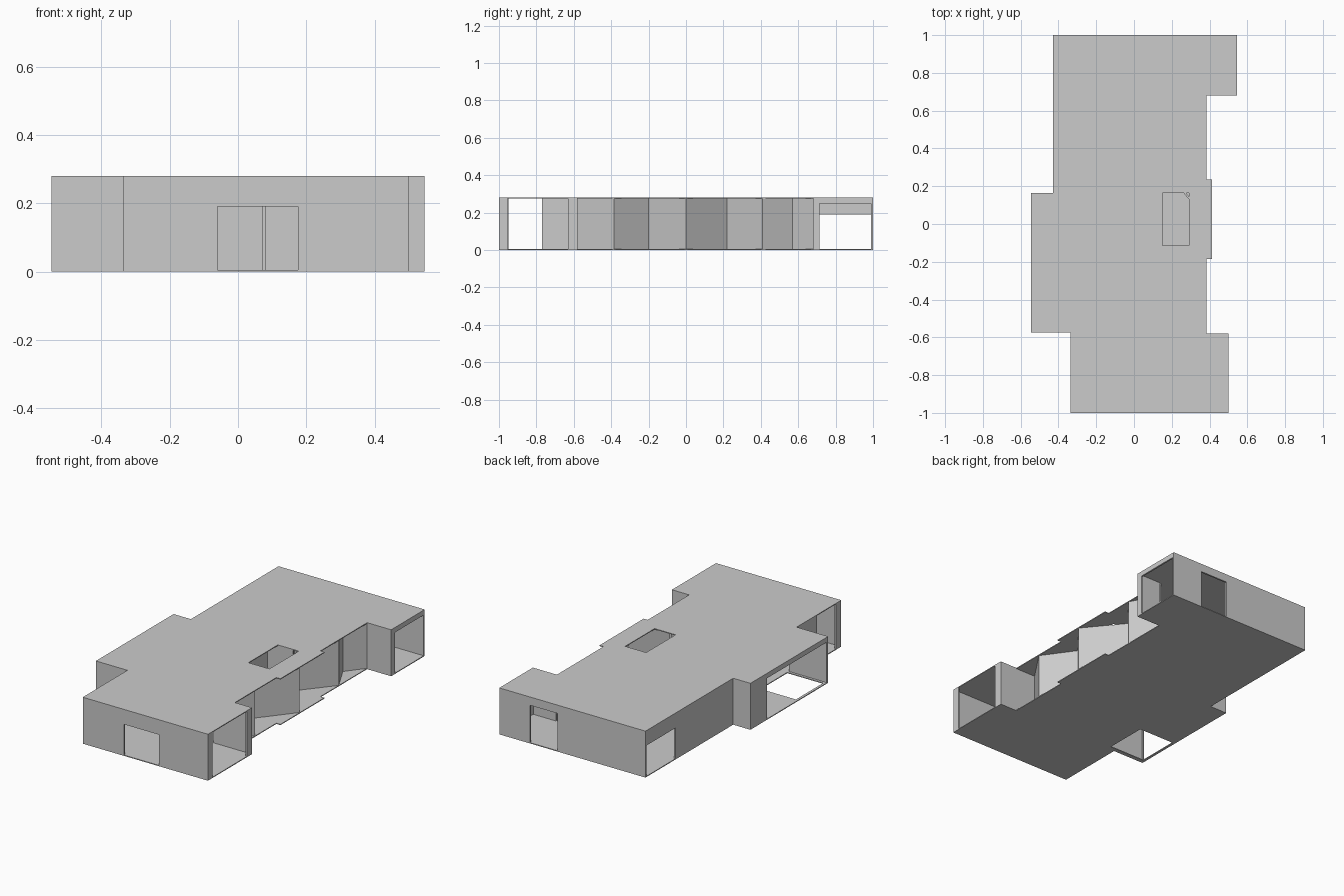
import bpy, bmesh
from mathutils import Vector

if "Cube" in bpy.data.objects:
    bpy.data.objects.remove(bpy.data.objects["Cube"])

H, T, S = 0.28, 0.01, 0.005   # storey height, wall thickness, slab thickness

grey = bpy.data.materials.new("plaster grey")
grey.diffuse_color = (0.6, 0.6, 0.6, 1)
grey.use_nodes = True
grey.node_tree.nodes["Principled BSDF"].inputs["Base Color"].default_value = grey.diffuse_color


def finish(name, bm):
    bmesh.ops.recalc_face_normals(bm, faces=bm.faces)
    me = bpy.data.meshes.new(name)
    bm.to_mesh(me)
    bm.free()
    me.materials.append(grey)
    ob = bpy.data.objects.new(name, me)
    bpy.context.collection.objects.link(ob)
    return ob


def prism(bm, pts, z0, z1):
    face = bm.faces.new([bm.verts.new((x, y, z0)) for x, y in pts])
    ext = bmesh.ops.extrude_face_region(bm, geom=[face])
    verts = [v for v in ext["geom"] if isinstance(v, bmesh.types.BMVert)]
    bmesh.ops.translate(bm, verts=verts, vec=(0, 0, z1 - z0))


def slab(name, pts, z0, z1, hole):
    """Flat plate with one rectangular hole (x0, x1, y0, y1)."""
    bm = bmesh.new()
    prism(bm, pts, z0, z1)
    ob = finish(name, bm)
    x0, x1, y0, y1 = hole
    bm = bmesh.new()
    prism(bm, [(x0, y0), (x1, y0), (x1, y1), (x0, y1)], z0 - 0.02, z1 + 0.02)
    cutter = finish(name + "_cutter", bm)
    cutter.hide_render = True
    cutter.hide_viewport = True
    mod = ob.modifiers.new("hole", "BOOLEAN")
    mod.operation = "DIFFERENCE"
    mod.solver = "EXACT"
    mod.object = cutter


def wall(name, p, q, openings=()):
    """Wall from p to q, thickness to its left; openings are (start, end, top) along it."""
    p, q = Vector(p), Vector(q)
    length = (q - p).length
    d = (q - p) / length
    n = Vector((-d.y, d.x)) * T
    bm = bmesh.new()

    def piece(a, b, z0):
        if b - a > 1e-4 and H - S - z0 > 1e-4:
            u, v = p + d * a, p + d * b
            prism(bm, [u, v, v + n, u + n], z0, H - S)

    at = 0
    for a, b, top in openings:
        piece(at, a, S)
        piece(a, b, top)      # lintel
        at = b
    piece(at, length, S)
    finish(name, bm)


# Floor and roof plates
outline = [(-0.335, -1), (0.5, -1), (0.5, -0.58), (0.385, -0.58),
           (0.385, -0.185), (0.412, -0.185), (0.412, 0.235), (0.385, 0.235),
           (0.385, 0.68), (0.545, 0.68), (0.545, 1), (-0.43, 1),
           (-0.43, 0.165), (-0.545, 0.165), (-0.545, -0.575), (-0.335, -0.575)]
slab("floor", outline, 0, S, (-0.53, -0.29, -0.55, -0.29))
slab("roof", outline, H - S, H, (0.15, 0.29, -0.115, 0.165))

# Front wing
wall("front_wall", (-0.335, -1), (0.5, -1), [(0.275, 0.51, 0.19)])
wall("front_wing_right_end", (0.5, -1), (0.5, -0.58), [(0.045, 0.37, H)])
wall("front_wing_back", (0.5, -0.58), (0.25, -0.58))
wall("front_wing_left_end", (-0.335, -0.575), (-0.335, -1), [(0.195, 0.375, H)])

# Folded wall along the right side
folds = [(0.25, -0.58), (0.382, -0.385), (0.25, -0.2), (0.41, 0.0),
         (0.23, 0.22), (0.385, 0.41), (0.30, 0.57), (0.385, 0.68)]
for i, (a, b) in enumerate(zip(folds, folds[1:])):
    wall(f"folded_wall_{i + 1}", a, b)

# Back wing
wall("back_wing_front", (0.385, 0.68), (0.545, 0.68))
wall("back_wing_right_end", (0.545, 0.68), (0.545, 1), [(0.035, 0.31, 0.25)])
wall("back_wall", (0.545, 1), (-0.43, 1), [(0.205, 0.39, 0.23)])
wall("back_left_wall", (-0.43, 1), (-0.43, 0.165), [(0.01, 0.285, 0.19)])

# Left bay with the stairwell
wall("bay_back", (-0.43, 0.165), (-0.545, 0.165))
wall("bay_side", (-0.545, 0.165), (-0.545, -0.575), [(0.16, 0.725, 0.25)])
wall("bay_front", (-0.545, -0.575), (-0.29, -0.575))

# Inner partitions
wall("cross_partition", (-0.43, 0.165), (0.25, 0.165))
wall("hall_partition", (0.08, -0.58), (0.08, 0.165), [(0.2, 0.35, 0.19)])
